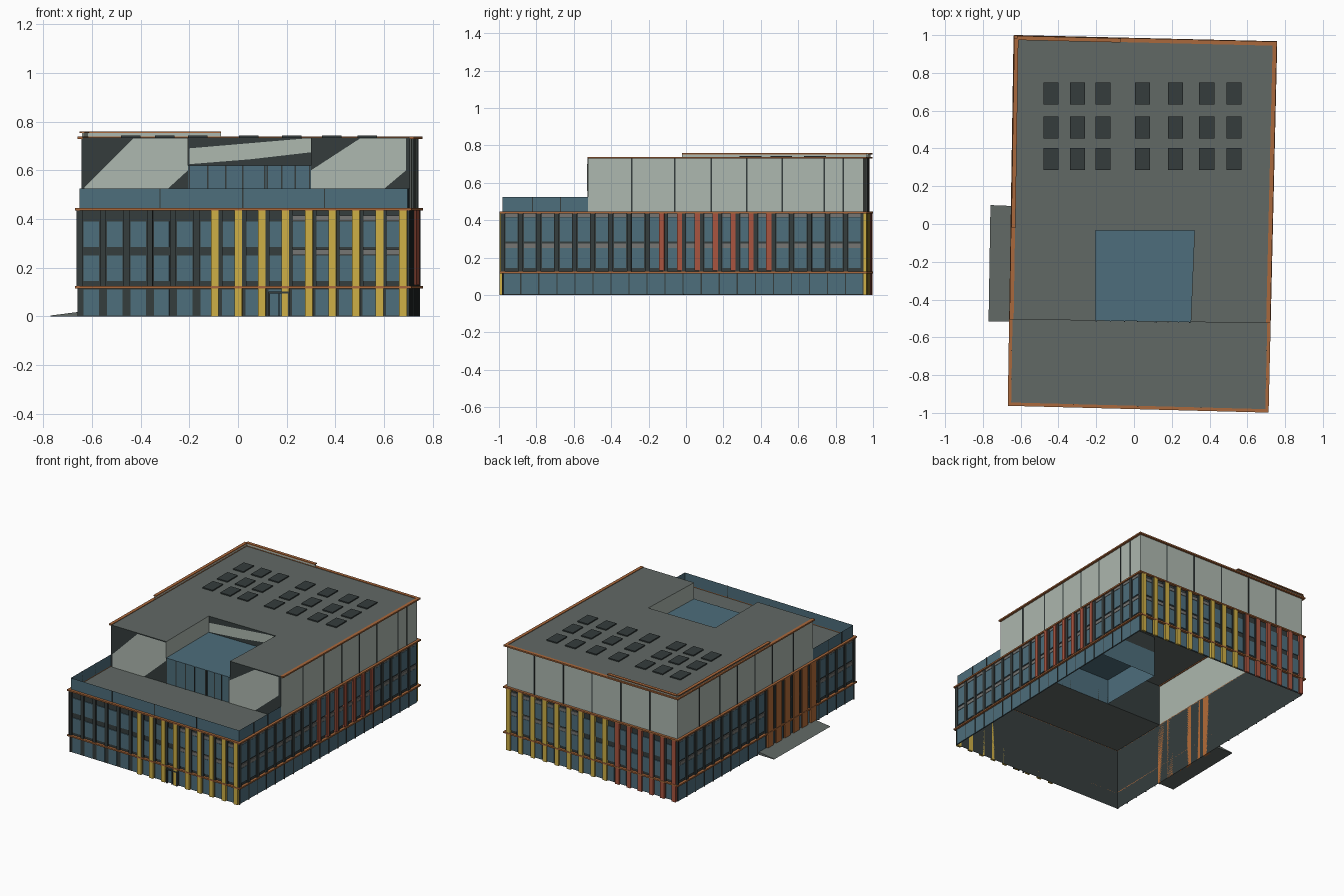
import bpy, bmesh
from mathutils import Vector

if "Cube" in bpy.data.objects:
    bpy.data.objects.remove(bpy.data.objects["Cube"])

COL = {
    "wall": (0.035, 0.046, 0.046), "glass": (0.075, 0.155, 0.20), "roof": (0.12, 0.14, 0.13),
    "panel": (0.42, 0.48, 0.43), "yellow": (0.62, 0.43, 0.06), "red": (0.40, 0.09, 0.05),
    "orange": (0.46, 0.15, 0.04), "spandrel": (0.18, 0.18, 0.17), "trim": (0.40, 0.14, 0.045),
}
MATS = {}
for k, c in COL.items():
    MATS[k] = bpy.data.materials.new(k)
    MATS[k].diffuse_color = (*c, 1)

parts = {}          # part name -> (bmesh, material)


def bm_for(name, mat):
    return parts.setdefault(name, (bmesh.new(), mat))[0]


def face(name, mat, pts):
    bm = bm_for(name, mat)
    bm.faces.new([bm.verts.new(p) for p in pts])


class Side:
    """Vertical wall line from a to b; positions along it are given in world x or y."""
    def __init__(self, a, b):
        self.a, self.b = Vector((*a, 0)), Vector((*b, 0))
        d = self.b - self.a
        self.ax = 0 if abs(d.x) > abs(d.y) else 1
        self.n = d.cross(Vector((0, 0, 1))).normalized()
        self.lo, self.hi = sorted((self.a[self.ax], self.b[self.ax]))

    def at(self, u, z=0, d=0):
        t = (u - self.a[self.ax]) / (self.b[self.ax] - self.a[self.ax])
        p = self.a.lerp(self.b, t) + self.n * d
        p.z = z
        return p

    def sheet(self, name, mat, z0, z1, u0=None, u1=None):
        ends = sorted((self.lo if u0 is None else u0, self.hi if u1 is None else u1))
        if self.b[self.ax] < self.a[self.ax]:
            ends.reverse()
        face(name, mat, [self.at(ends[0], z0), self.at(ends[1], z0),
                         self.at(ends[1], z1), self.at(ends[0], z1)])

    def box(self, name, mat, u0, u1, z0, z1, d1, d0=0.0):
        bm = bm_for(name, mat)
        u0, u1 = sorted((u0, u1))
        if self.b[self.ax] < self.a[self.ax]:
            u0, u1 = u1, u0
        v = [bm.verts.new(self.at(u, z, d)) for d in (d0, d1)
             for u, z in ((u0, z0), (u1, z0), (u1, z1), (u0, z1))]
        for f in ((4, 5, 6, 7), (3, 2, 1, 0), (0, 1, 5, 4), (1, 2, 6, 5), (2, 3, 7, 6), (3, 0, 4, 7)):
            bm.faces.new([v[i] for i in f])


FL, FR, BR, BL = (-.65, -.945), (.695, -.98), (.74, .95), (-.62, .982)
front, right, back, left = Side(FL, FR), Side(FR, BR), Side(BR, BL), Side(BL, FL)
sides = {"front": front, "right": right, "back": back, "left": left}
LEDGE, TERR, RAIL, GLZ, ROOF = .12, .44, .525, .62, .735

# lower shell and orange-brown ledges
for s in sides.values():
    s.sheet("lower_walls", "wall", 0, TERR)
    for z in (LEDGE, TERR):
        s.box("ledges", "trim", s.lo - .017, s.hi + .017, z - .005, z + .005, .018)

# windows, posts and spandrels
ROWS = [(.005, .11), (.145, .25), (.285, .39)]
for key, s in sides.items():
    n = 14 if key in ("front", "back") else 20
    step = (s.hi - s.lo) / n
    for i in range(n):
        c = s.lo + (i + .5) * step
        long_side = n == 20
        for r, (z0, z1) in enumerate(ROWS):
            if long_side and r == 0:
                continue
            if long_side:
                z0, z1 = ((.145, .25), (.285, .415))[r - 1]
            w = step * (.33 if i < 6 or long_side else .42)
            s.box("windows", "glass", c - w, c + w, z0, z1, .006, .001)
            if r and (long_side or c > .2):
                s.box("spandrels", "spandrel", c - w, c + w, z1 + .002, z1 + .025, .007, .001)
        s.box("wall_posts", "wall", c - step * .5 - .012, c - step * .5 + .012,
              LEDGE, TERR, .01)
        if long_side:
            s.box("ground_mullions", "wall", c - step * .5 - .003, c - step * .5 + .003, 0, LEDGE, .008)
    if n == 20:
        s.box("ground_glazing", "glass", s.lo + .005, s.hi - .005, .004, .114, .005, .001)


# coloured facade fins
def fins(s, name, mat, start, step, count, z0, w=.016):
    for i in range(count):
        u = start + i * step
        s.box(name, mat, u - w, u + w, z0, TERR - .004, .016)


fins(front, "yellow_front_fins", "yellow", -.095, .0965, 9, 0)
fins(right, "red_side_fins", "red", -.13, .0955, 7, .13, .014)
fins(back, "yellow_back_fins", "yellow", -.05, .096, 9, 0)
fins(back, "red_back_fins", "red", -.6, .09, 6, 0)
fins(left, "orange_side_fins", "orange", -.49, .094, 6, 0, .03)

# front door frame
for u0, u1, z0, z1 in ((.125, .132, 0, .1), (.205, .212, 0, .1), (.125, .212, .095, .103), (.166, .17, 0, .1)):
    front.box("door_frame", "wall", u0, u1, z0, z1, .018)

# terrace floor and glass parapet
Lp, Rp = left.at(-.505).xy, right.at(-.525).xy
setback = Side(Lp, Rp)
ring = lambda pts, z: [(p[0], p[1], z) for p in pts]
face("terrace_floor", "roof", ring((FL, FR, Rp, Lp), TERR))
front.sheet("parapet", "glass", TERR, RAIL)
right.sheet("parapet", "glass", TERR, RAIL, -.98, -.525)
left.sheet("parapet", "glass", TERR, RAIL, -.945, -.505)
for u in (-.32, .02, .355):
    front.box("parapet_seams", "wall", u - .003, u + .003, TERR, RAIL, .003)
for u in (-.82, -.67):
    for s in (left, right):
        s.box("parapet_seams", "wall", u - .003, u + .003, TERR, RAIL, .003)

# upper storey walls, panel seams and roof trim
right.sheet("upper_walls", "panel", TERR, ROOF, -.525, right.hi)
back.sheet("upper_walls", "panel", TERR, ROOF)
left.sheet("upper_walls", "panel", TERR, ROOF, -.505, left.hi)
for s, seams in ((right, (-.29, -.06, .135, .325, .515, .74, .84)),
                 (left, (-.29, -.06, .135, .325, .515, .74)), (back, (-.4, -.17, .06, .29, .52))):
    for u in seams:
        s.box("panel_seams", "wall", u - .004, u + .004, TERR, ROOF, .003)
for s, lo in ((right, -.525), (back, back.lo - .014), (left, -.505)):
    s.box("roof_trim", "trim", lo, s.hi + .014, ROOF - .006, ROOF + .004, .016, -.006)

# roof with courtyard notch
n0, n1, n2, n3 = setback.at(-.205).xy, setback.at(.30).xy, (.32, -.035), (-.205, -.035)
face("roof", "roof", ring((Lp, n0, n3, n2, n1, Rp, BR, BL), ROOF))
setback.sheet("setback_wall", "wall", TERR, ROOF, setback.lo, -.205)
setback.sheet("setback_wall", "wall", TERR, ROOF, .30, setback.hi)
notch_back = Side(n3, n2)
Side(n0, n3).sheet("notch_side_walls", "panel", GLZ, ROOF)
Side(n2, n1).sheet("notch_side_walls", "panel", GLZ, ROOF)
notch_back.sheet("notch_back_wall", "wall", GLZ, ROOF)

# light slanted panels on the dark setback walls
for s, poly in (
        (setback, ((-.63, .53), (-.63, .44), (-.38, .44), (-.205, .60), (-.205, .73), (-.43, .73))),
        (setback, ((.30, .44), (.5, .44), (.69, .60), (.69, .73), (.5, .73), (.30, .60))),
        (notch_back, ((-.2, .625), (.05, .645), (.31, .675), (.31, .73), (.27, .73), (-.2, .69)))):
    face("slanted_panels", "panel", [s.at(u, z, .004) for u, z in poly])

# glass courtyard box
face("courtyard_glass", "glass", ring((n0, n1, n2, n3), GLZ))
setback.sheet("courtyard_glass", "glass", TERR, GLZ, -.205, .30)
for a, b in ((n1, n2), (n2, n3), (n3, n0)):
    Side(a, b).sheet("courtyard_glass", "glass", TERR, GLZ)
for u in (-.2, -.125, -.05, .02, .11, .12, .18, .235, .295):
    setback.box("courtyard_mullions", "wall", u - .003, u + .003, TERR, GLZ, .004)

# raised edge at the back left of the roof
for s, u0, u1 in ((left, -.02, left.hi), (back, back.lo, -.07)):
    s.box("raised_edge", "panel", u0, u1, ROOF, .754, .004, -.004)
    s.box("raised_edge_cap", "trim", u0, u1, .752, .759, .014, -.008)

# skylights: 7 columns by 3 rows
for x in (-.44, -.30, -.165, .045, .22, .385, .53):
    for y in (.345, .51, .69):
        row = Side((x - .04, y - .058), (x + .04, y - .058))
        row.box("skylights", "wall", x - .04, x + .04, ROOF, .743, 0, -.116)

# entrance ramp on the left side
out = Side((-.76, .10), (-.77, -.515))
p, q = left.at(.095, .02), left.at(-.515, .02)
face("entrance_ramp", "roof", [out.at(.1, .004), out.at(-.515, .004), q, p])
face("entrance_ramp", "roof", [out.at(.1, 0), (p.x, p.y, 0), (q.x, q.y, 0), out.at(-.515, 0)])
face("entrance_ramp", "roof", [out.at(-.515, 0), (q.x, q.y, 0), q, out.at(-.515, .004)])
face("entrance_ramp", "roof", [(p.x, p.y, 0), out.at(.1, 0), out.at(.1, .004), p])

# turn the collected parts into objects
for name, (bm, mat) in parts.items():
    me = bpy.data.meshes.new(name)
    bm.to_mesh(me)
    bm.free()
    me.materials.append(MATS[mat])
    bpy.context.collection.objects.link(bpy.data.objects.new(name, me))

for m in bpy.data.materials:
    if m.users and not m.is_grease_pencil:
        m.use_nodes = True
        m.node_tree.nodes["Principled BSDF"].inputs["Base Color"].default_value = m.diffuse_color
